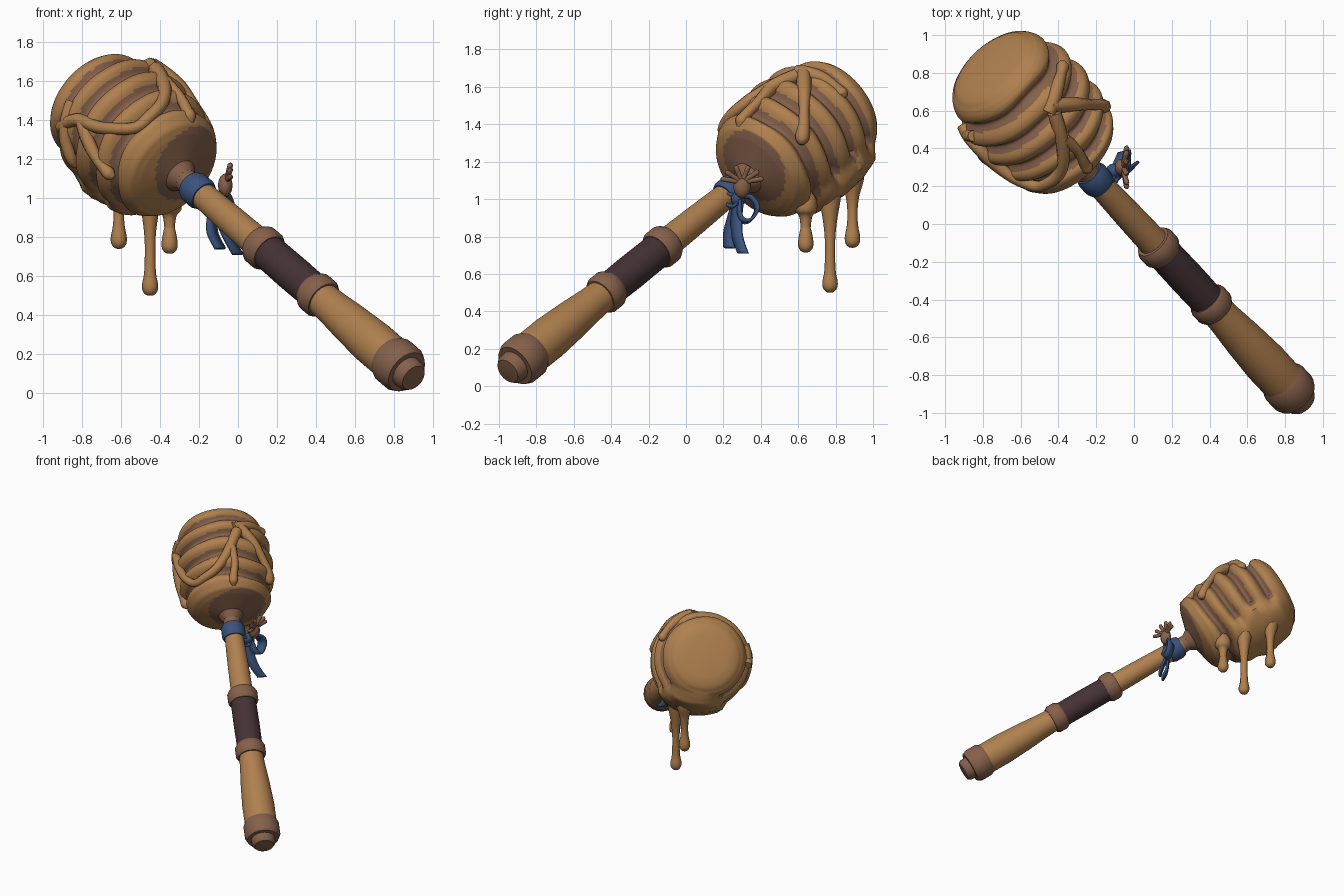
import bpy, bmesh, math
from mathutils import Vector

if "Cube" in bpy.data.objects:
    bpy.data.objects.remove(bpy.data.objects["Cube"])

# Slanted frame: A runs along the stick, U is level across it, V is up across it
ORIGIN = Vector((0.84, -0.89, 0.13))
A = Vector((-0.586, 0.631, 0.508)).normalized()
U = Vector((0.733, 0.68, 0)).normalized()
V = U.cross(A)


def material(name, rgb):
    m = bpy.data.materials.new(name)
    m.use_nodes = True
    m.diffuse_color = (*rgb, 1)
    m.node_tree.nodes["Principled BSDF"].inputs["Base Color"].default_value = (*rgb, 1)
    return m


HONEY = material("honey tan", (0.43, 0.215, 0.077))
BROWN = material("wood brown", (0.235, 0.118, 0.07))
WRAP = material("dark wrap", (0.06, 0.032, 0.036))
BLUE = material("ribbon blue", (0.042, 0.085, 0.2))


def on_axis(t, angle=0, r=0):
    return ORIGIN + A * t + (U * math.cos(angle) + V * math.sin(angle)) * r


def smooth(obj, angle=40):
    bpy.ops.object.select_all(action='DESELECT')
    obj.select_set(True)
    bpy.context.view_layer.objects.active = obj
    bpy.ops.object.shade_smooth_by_angle(angle=math.radians(angle))


def finish(name, bm, mats, closed=True):
    if closed:
        bmesh.ops.recalc_face_normals(bm, faces=bm.faces)
    me = bpy.data.meshes.new(name)
    bm.to_mesh(me)
    bm.free()
    for m in mats:
        me.materials.append(m)
    obj = bpy.data.objects.new(name, me)
    bpy.context.collection.objects.link(obj)
    smooth(obj)
    return obj


def turned(name, ts, radius, sides, mats, rule=None):
    """Surface turned round the stick; radius(i, angle) gives each row."""
    bm = bmesh.new()
    angles = [2 * math.pi * k / sides for k in range(sides)]
    rows = [[bm.verts.new(on_axis(t, a, radius(i, a))) for a in angles] for i, t in enumerate(ts)]
    for i in range(len(ts) - 1):
        for k in range(sides):
            n = (k + 1) % sides
            f = bm.faces.new((rows[i][k], rows[i][n], rows[i + 1][n], rows[i + 1][k]))
            if rule:
                f.material_index = rule((ts[i] + ts[i + 1]) / 2, angles[k] + math.pi / sides)
    bm.faces.new(rows[0])
    bm.faces.new(rows[-1])
    return finish(name, bm, mats)


def lathe(name, profile, mat, sides=20):
    return turned(name, [p[0] for p in profile], lambda i, a: profile[i][1], sides, [mat])


def ring(name, t, half, r, mat):
    return lathe(name, [(t - half, r * .72), (t - half, r * .88), (t - half * .55, r),
                        (t + half * .55, r), (t + half, r * .88), (t + half, r * .72)], mat)


def interp(table, x):
    for (x0, y0), (x1, y1) in zip(table, table[1:]):
        if x <= x1:
            return y0 + (y1 - y0) * max(0, x - x0) / (x1 - x0)
    return table[-1][1]


def tube(name, points, radii, mat):
    cu = bpy.data.curves.new(name, 'CURVE')
    cu.dimensions = '3D'
    cu.bevel_depth = 1
    cu.bevel_resolution = 2
    cu.use_fill_caps = True
    sp = cu.splines.new('POLY')
    sp.points.add(len(points) - 1)
    for p, co, r in zip(sp.points, points, radii):
        p.co = (*co, 1)
        p.radius = r
    cu.materials.append(mat)
    obj = bpy.data.objects.new(name, cu)
    bpy.context.collection.objects.link(obj)
    bpy.ops.object.select_all(action='DESELECT')
    obj.select_set(True)
    bpy.context.view_layer.objects.active = obj
    bpy.ops.object.convert(target='MESH')
    smooth(bpy.context.view_layer.objects.active, 60)


def spread(pts, n):
    """Smooth path through the points, n steps per span."""
    pts = [Vector(p) for p in pts]
    out = []
    for i in range(len(pts) - 1):
        a, b, c, d = pts[max(i - 1, 0)], pts[i], pts[i + 1], pts[min(i + 2, len(pts) - 1)]
        for k in range(n):
            s = k / n
            out.append(b + (c - a) * s / 2 + (a * 2 - b * 5 + c * 4 - d) * s * s / 2
                       + (b * 3 - a - c * 3 + d) * s ** 3 / 2)
    return out + [pts[-1]]


# Stick, grip and turned collars
lathe("lower_handle", [(0, .11), (.1, .117), (.25, .118), (.45, .106), (.6, .093), (.75, .085)], HONEY)
lathe("grip_wrap", [(.7, .092), (.95, .095), (1.23, .092)], WRAP)
lathe("upper_shaft", [(1.18, .082), (1.5, .076), (1.85, .066)], HONEY)
lathe("neck", [(1.8, .062), (2.0, .062)], BROWN)
ring("lower_collar", .735, .052, .111, BROWN)
ring("upper_collar", 1.21, .052, .111, BROWN)
ring("end_cap", .035, .075, .131, BROWN)
lathe("end_knob", [(-.03, .088), (-.08, .085), (-.1, .07), (-.106, .02)], BROWN)
ring("ribbon_band", 1.785, .057, .087, BLUE)

# Ribbed head: a rounded envelope with grooves, filled where honey has run
ENVELOPE = [(1.89, .062), (1.935, .09), (1.96, .17), (1.98, .235), (2.0, .265), (2.05, .299),
            (2.12, .32), (2.2, .335), (2.36, .348), (2.5, .34), (2.6, .315), (2.67, .282),
            (2.71, .25), (2.73, .215), (2.742, .12), (2.745, .02)]
GROOVES = [2.12, 2.27, 2.43, 2.585]


def groove(t, a):
    wobble = .012 * math.sin(a * 2 + t * 3) + .005 * math.sin(a * 5 + t * 4)
    return max(math.exp(-((t + wobble - g) / .036) ** 2) for g in GROOVES)


def sheet(t, a):
    """0 outside the honey sheet under the head, rising to 1 within it."""
    da = (a + math.radians(74) + math.pi) % (2 * math.pi) - math.pi
    edge = 1 + .13 * math.sin(t * 32) + .08 * math.sin(a * 7)
    d = edge - ((t - 2.41) / .31) ** 2 - (da / .82) ** 2
    return min(1, max(0, d * 2))


def head_radius(t, a):
    r = interp(ENVELOPE, t)
    if t < 1.99 or t > 2.7:
        return r
    cover = sheet(t, a)
    return r + (1 - cover) * (.01 - .055 * groove(t, a)) + .048 * cover


def head_colour(t, a):
    """Brown base disc, set off centre, and brown in the open grooves."""
    if t < 2.05:
        return int(interp(ENVELOPE, t) < .2 + .065 * math.cos(a - math.radians(50)))
    return int(groove(t, a) > .5 and sheet(t, a) < .4)


head_ts = ([1.89, 1.91] + [1.93 + .005 * i for i in range(12)] + [1.99 + .0075 * i for i in range(98)]
           + [2.73, 2.738, 2.745])
turned("dipper_head", head_ts, lambda i, a: head_radius(head_ts[i], a), 72,
       [HONEY, BROWN], head_colour)

# Runs of honey lying on the head: (distance, angle in degrees, thickness)
RUNS = {
    "honey_edge": [(2.54, 192, .03), (2.44, 174, .034), (2.27, 165, .032), (2.12, 147, .03),
                   (2.11, 128, .032), (2.15, 108, .033), (2.26, 92, .036), (2.45, 76, .04)],
    "honey_run_left": [(2.4, 172, .034), (2.28, 185, .034), (2.18, 194, .028), (2.12, 198, .033),
                       (2.09, 199, .012)],
    "honey_run_far_left": [(2.54, 165, .03), (2.48, 195, .032), (2.42, 212, .028), (2.4, 220, .012)],
    "honey_run_front": [(2.3, 86, .038), (2.18, 84, .028), (2.08, 87, .03), (2.04, 88, .034),
                        (2.01, 88, .012)],
    "honey_run_right": [(2.5, 74, .04), (2.38, 57, .038), (2.26, 40, .028), (2.15, 23, .038),
                        (2.12, 18, .012)],
    "honey_run_back": [(2.48, 80, .04), (2.52, 57, .036), (2.53, 40, .028), (2.53, 31, .034),
                       (2.52, 27, .012)],
}
for name, run in RUNS.items():
    path = spread(run, 5)
    tube(name, [on_axis(p.x, math.radians(p.y), interp(ENVELOPE, p.x) - .002) for p in path],
         [p.z for p in path], HONEY)

# Drips hanging straight down below the head
for name, x, y, top, low in (("drip_outer", -.61, .89, 1.2, .74), ("drip_middle", -.45, .77, 1.12, .5),
                             ("drip_inner", -.35, .64, 1.04, .715)):
    span = top - low
    shape = [(top, .03), (top - .04, .058), (top - .1, .06), (low + span * .6, .036),
             (low + span * .42, .027), (low + .12, .03), (low + .06, .041), (low + .025, .038),
             (low + .005, .022), (low, .006)]
    path = spread([(x, z, r) for z, r in shape], 3)
    tube(name, [(x, y, p.y) for p in path], [p.z for p in path], HONEY)


# Ribbon bow
def ribbon(name, pts, across):
    bm = bmesh.new()
    across = Vector(across)
    rows = [(bm.verts.new(p - across), bm.verts.new(p + across)) for p in spread(pts, 5)]
    for (a, b), (c, d) in zip(rows, rows[1:]):
        bm.faces.new((a, b, d, c))
    obj = finish(name, bm, [BLUE], closed=False)
    mod = obj.modifiers.new("thickness", 'SOLIDIFY')
    mod.thickness = .016
    mod.offset = 0


def blob(name, centre, size, mat):
    bm = bmesh.new()
    bmesh.ops.create_uvsphere(bm, u_segments=14, v_segments=9, radius=1)
    for v in bm.verts:
        v.co = Vector(centre) + Vector(c * s for c, s in zip(v.co, size))
    finish(name, bm, [mat])


blob("bow_knot", (-.11, .28, 1.0), (.04, .04, .04), BLUE)
ribbon("bow_loop_back", [(-.11, .28, 1.0), (-.07, .34, 1.01), (-.05, .38, .95), (-.05, .34, .885),
                         (-.06, .29, .9), (-.11, .28, 1.0)], (.033, .008, .008))
ribbon("bow_loop_front", [(-.11, .28, 1.0), (-.1, .25, .96), (-.13, .2, .98), (-.15, .18, 1.03),
                          (-.11, .28, 1.01)], (.028, .005, .005))
ribbon("bow_tail_front", [(-.11, .28, 1.0), (-.13, .25, .9), (-.13, .23, .82), (-.09, .23, .74)],
       (.024, .026, 0))
ribbon("bow_tail_back", [(-.11, .28, 1.0), (-.09, .27, .9), (-.05, .275, .8), (0, .305, .71)],
       (.024, .026, 0))

# Small carved charm with a fan of rounded prongs
blob("charm_body", (-.065, .3, 1.065), (.038, .046, .06), BROWN)
for i, deg in enumerate((-78, -50, -18, 18, 50, 78)):
    a = math.radians(deg)
    base, way = Vector((-.06, .3, 1.09)), Vector((.2, math.sin(a), math.cos(a) * .8))
    path = [base + way * d for d in (0, .05, .085, .108, .117)]
    tube("charm_prong_%d" % (i + 1), path, (.018, .013, .014, .014, .005), BROWN)
